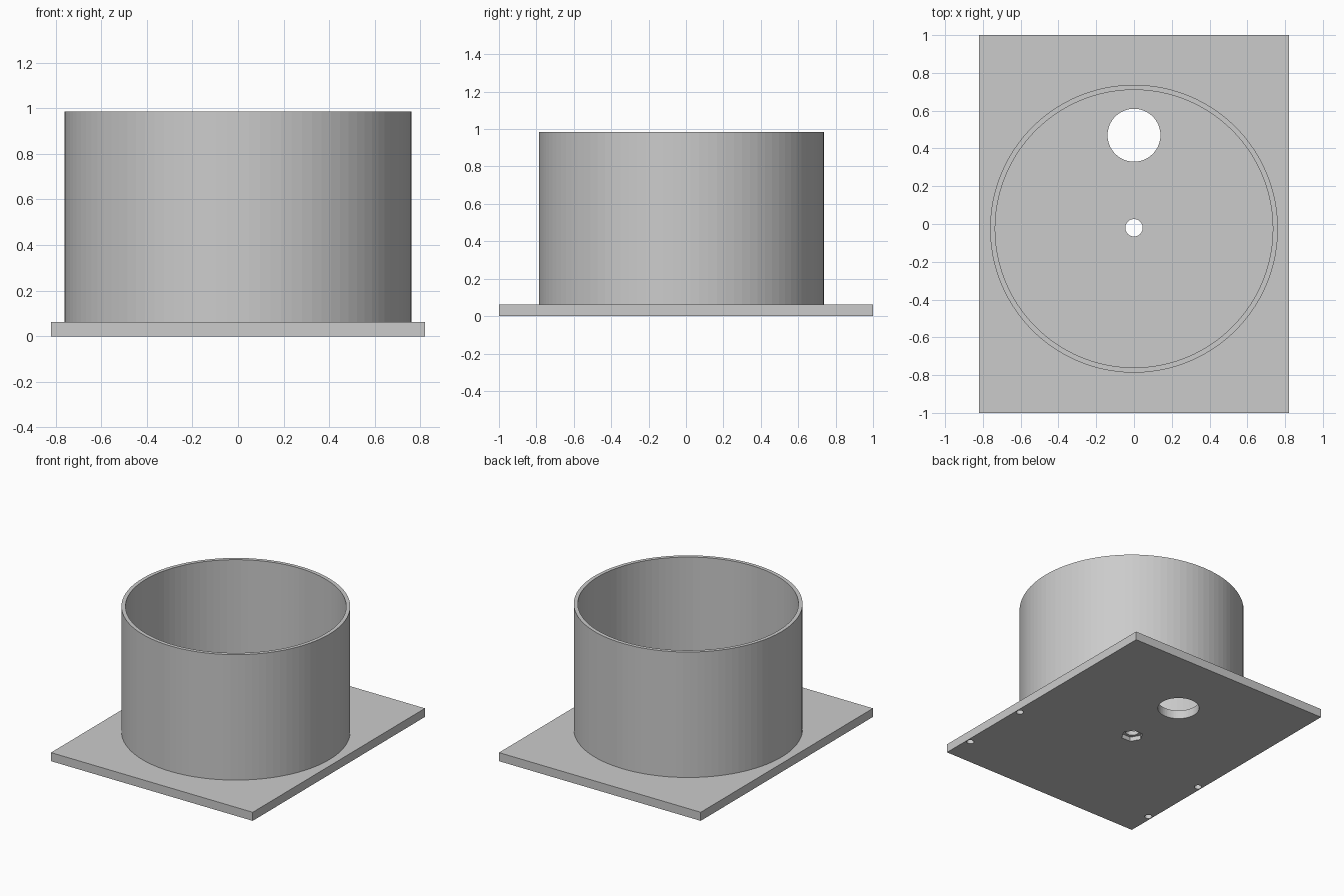
import bpy, bmesh, math

if "Cube" in bpy.data.objects:
    bpy.data.objects.remove(bpy.data.objects["Cube"])

HALF_X, HALF_Y, PLATE_T = 0.82, 1.0, 0.063
CUP_Y, CUP_TOP, R_OUT, R_IN = -0.025, 0.985, 0.762, 0.735

grey = bpy.data.materials.new("plain grey")
grey.diffuse_color = (0.6, 0.6, 0.6, 1)
grey.use_nodes = True
grey.node_tree.nodes["Principled BSDF"].inputs["Base Color"].default_value = grey.diffuse_color


def cut(target, name, x, y, radius, z0, z1, sides):
    """Bore a round or polygonal hole from z0 to z1."""
    bpy.ops.mesh.primitive_cylinder_add(
        vertices=sides, radius=radius, depth=z1 - z0, location=(x, y, (z0 + z1) / 2),
        rotation=(0, 0, math.pi / 6 if sides == 6 else 0))
    cutter = bpy.context.object
    # point a hexagon's corners along x
    if sides == 6:
        cutter.rotation_euler.z = math.pi / 2
    cutter.name = name
    cutter.hide_render = True
    bpy.context.view_layer.update()
    mod = target.modifiers.new(name, 'BOOLEAN')
    mod.operation = 'DIFFERENCE'
    mod.solver = 'EXACT'
    mod.object = cutter
    bpy.ops.object.select_all(action='DESELECT')
    bpy.context.view_layer.objects.active = target
    target.select_set(True)
    bpy.ops.object.modifier_apply(modifier=mod.name)
    bpy.data.objects.remove(cutter)


# Base plate
bpy.ops.mesh.primitive_cube_add(size=1, location=(0, 0, PLATE_T / 2))
plate = bpy.context.object
plate.name = "base_plate"
plate.scale = (2 * HALF_X, 2 * HALF_Y, PLATE_T)
bpy.ops.object.transform_apply(location=True, rotation=True, scale=True)
plate.data.materials.append(grey)

# Through holes, hexagonal nut recess and blind screw holes underneath
cut(plate, "large_hole", 0, 0.47, 0.14, -0.1, 0.2, 64)
cut(plate, "bolt_hole", 0, -0.02, 0.046, -0.1, 0.2, 48)
cut(plate, "nut_recess", 0, -0.02, 0.075, -0.1, 0.032, 6)
for x in (-0.79, 0.79):
    for y in (-0.79, -0.265):
        cut(plate, "screw_hole", x, y, 0.025, -0.1, 0.04, 32)

# Round wall standing on the plate: rings from outer foot over the rim to inner foot
bm = bmesh.new()
SIDES = 100
rings = []
for r, z in ((R_OUT, PLATE_T), (R_OUT, CUP_TOP), (R_IN, CUP_TOP), (R_IN, PLATE_T)):
    rings.append([bm.verts.new((r * math.cos(2 * math.pi * i / SIDES),
                                CUP_Y + r * math.sin(2 * math.pi * i / SIDES), z))
                  for i in range(SIDES)])
for a, b in zip(rings, rings[1:]):
    for i in range(SIDES):
        j = (i + 1) % SIDES
        bm.faces.new((a[i], a[j], b[j], b[i]))
mesh = bpy.data.meshes.new("round_wall")
bm.to_mesh(mesh)
bm.free()
mesh.materials.append(grey)
wall = bpy.data.objects.new("round_wall", mesh)
bpy.context.collection.objects.link(wall)
